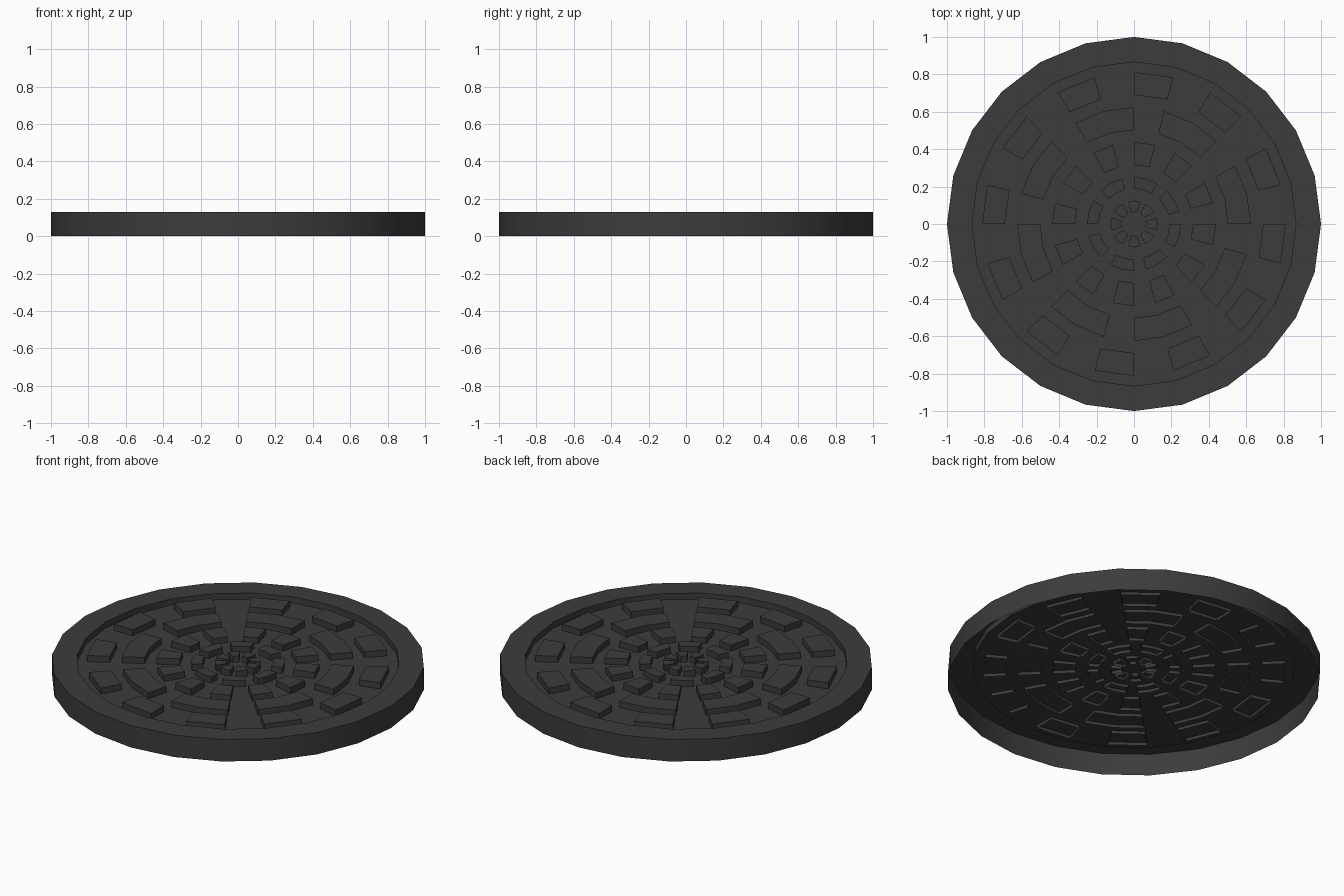
import bpy, bmesh
from math import cos, sin, radians

if "Cube" in bpy.data.objects:
    bpy.data.objects.remove(bpy.data.objects["Cube"])

SEG = 24
TOP, FLOOR, SKIRT = 0.13, 0.094, 0.076

iron = bpy.data.materials.new("dark_iron")
iron.diffuse_color = (0.045, 0.045, 0.045, 1)
iron.use_nodes = True
iron.node_tree.nodes["Principled BSDF"].inputs["Base Color"].default_value = iron.diffuse_color


def polar(r, deg, z):
    a = radians(deg)
    return (r * cos(a), r * sin(a), z)


def finish(bm, name):
    mesh = bpy.data.meshes.new(name)
    bm.to_mesh(mesh)
    bm.free()
    mesh.materials.append(iron)
    obj = bpy.data.objects.new(name, mesh)
    bpy.context.collection.objects.link(obj)
    bpy.ops.object.select_all(action='DESELECT')
    obj.select_set(True)
    bpy.context.view_layer.objects.active = obj
    bpy.ops.object.shade_smooth_by_angle(angle=radians(30))
    return obj


def build_cover():
    # Open-bottomed shell: outer wall, flat rim, recessed floor
    bm = bmesh.new()
    profile = [(1.0, 0.0), (1.0, TOP), (0.866, TOP), (0.866, FLOOR)]
    loops = [[bm.verts.new(polar(r, i * 360 / SEG, z)) for i in range(SEG)]
             for r, z in profile]
    for lo, hi in zip(loops, loops[1:]):
        for i in range(SEG):
            j = (i + 1) % SEG
            bm.faces.new((lo[i], lo[j], hi[j], hi[i]))
    bm.faces.new(loops[-1])
    finish(bm, "cover_shell")


def build_tread_ring(name, r_in, r_out, start, steps, count):
    # Ring of raised arc blocks whose walls poke slightly below the floor
    bm = bmesh.new()
    for k in range(count):
        a0 = start + k * 360 / count
        angles = [a0 + 15 * s for s in range(steps + 1)]
        outline = [(r_out, a) for a in angles] + [(r_in, a) for a in reversed(angles)]
        low = [bm.verts.new(polar(r, a, SKIRT)) for r, a in outline]
        high = [bm.verts.new(polar(r, a, TOP)) for r, a in outline]
        n = len(outline)
        for i in range(n):
            j = (i + 1) % n
            bm.faces.new((low[i], low[j], high[j], high[i]))
        bm.faces.new(high)
    finish(bm, name)


build_cover()
# name, inner radius, outer radius, start angle, 15-degree steps, block count
for ring in [("outer_treads", 0.69, 0.812, 75, 1, 12),
             ("wide_outer_treads", 0.502, 0.625, 0, 2, 8),
             ("middle_treads", 0.315, 0.438, 75, 1, 12),
             ("wide_inner_treads", 0.19, 0.251, 60, 2, 8),
             ("centre_treads", 0.064, 0.125, 75, 2, 8)]:
    build_tread_ring(*ring)
